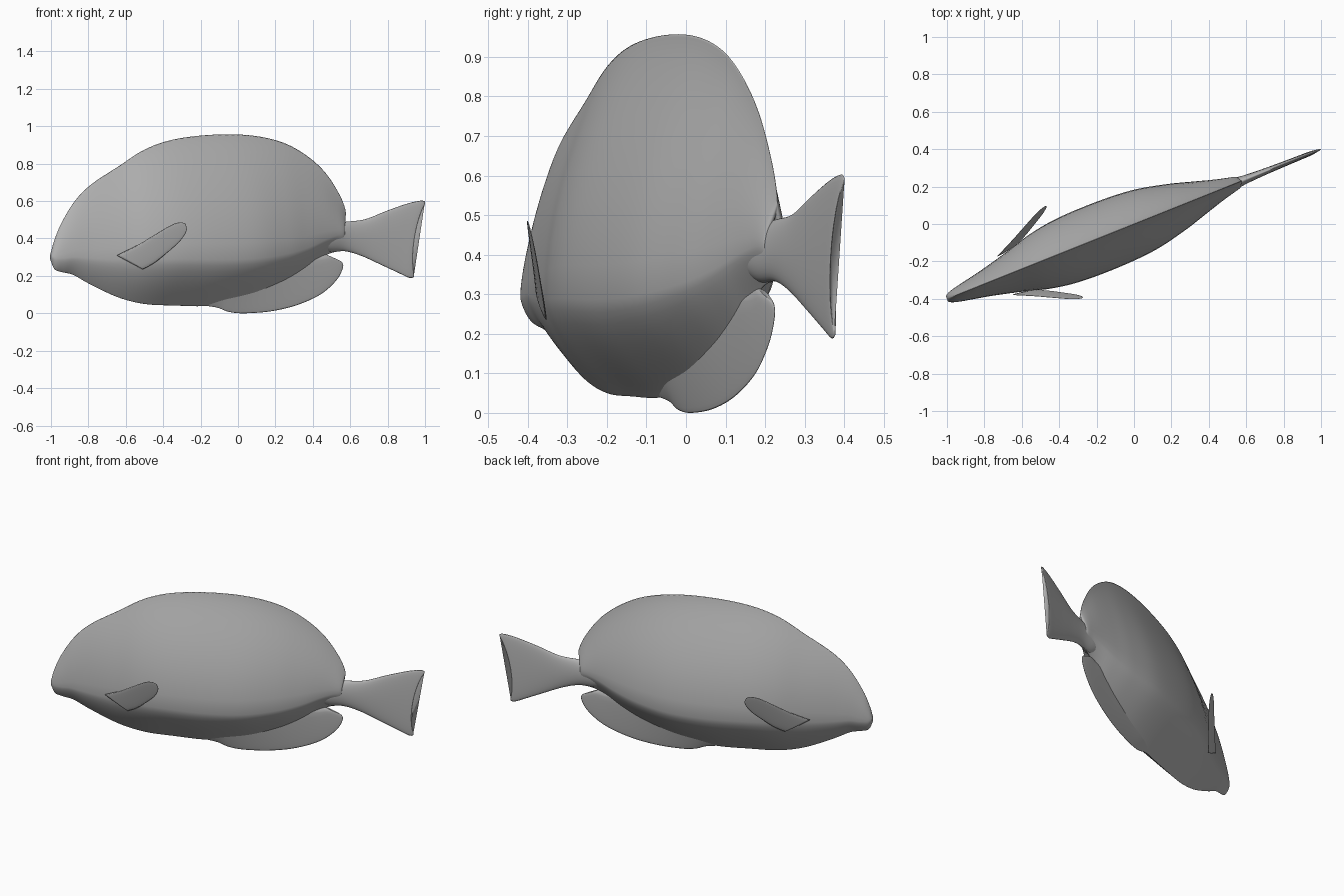
import bpy
import bmesh
import math

old = bpy.data.objects.get("Cube")
if old:
    bpy.data.objects.remove(old, do_unlink=True)

# The fish swims along a line turned in the ground plane
ANGLE = math.atan(0.4)
COS, SIN = math.cos(ANGLE), math.sin(ANGLE)

grey = bpy.data.materials.new("plain grey")
grey.use_nodes = True
tone = (0.45, 0.45, 0.45, 1)
grey.diffuse_color = tone
grey.node_tree.nodes["Principled BSDF"].inputs["Base Color"].default_value = tone


def smooth_rows(rows, steps):
    """Resample control rows with a Catmull-Rom spline."""
    result = []
    last = len(rows) - 1
    for i in range(last):
        a, b, c, d = rows[max(i - 1, 0)], rows[i], rows[i + 1], rows[min(i + 2, last)]
        for j in range(steps):
            t = j / steps
            result.append([
                q + t / 2 * (r - p + t * (2 * p - 5 * q + 4 * r - s + t * (3 * (q - r) + s - p)))
                for p, q, r, s in zip(a, b, c, d)])
    result.append(rows[last])
    return result


def flat_shape(k, t, upper):
    return math.sqrt(max(0, 1 - k * k))


def body_shape(k, t, upper):
    """Full flanks thinning to a fin along the back, and a keeled belly."""
    if upper:
        return max(0, 1 - k ** 2) ** (0.75 + 1.2 * t)
    return max(0, 1 - k ** 1.5) ** (0.9 + 0.5 * t)


def loft(name, rows, shape=flat_shape, rim=0.0, bow=0.0, offset=None, side=1, steps=6, half=16):
    """Rows hold: top x, top z, bottom x, bottom z, half width, height of widest point."""
    bm = bmesh.new()
    rings = []
    samples = smooth_rows(rows, steps)
    angles = [math.pi * (i / half - 0.5) for i in range(half + 1)]
    around = [(a, 1) for a in angles] + [(a, -1) for a in angles[-2:0:-1]]
    for n, (xt, zt, xb, zb, width, peak) in enumerate(samples):
        t = n / (len(samples) - 1)
        ring = []
        for a, sign in around:
            k = abs(math.sin(a))
            h = peak + (1 - peak) * k if a > 0 else peak * (1 - k)
            x = xb + (xt - xb) * h - bow * t ** 3 * 4 * h * (1 - h)
            z = zb + (zt - zb) * h
            v = sign * (max(width, 0) * shape(k, t, a > 0) + rim * abs(math.cos(a)))
            if offset:
                v += offset(x, z)
            v *= side
            ring.append(bm.verts.new((x - v * SIN, x * SIN / COS + v * COS, z)))
        rings.append(ring)
    count = len(around)
    for r0, r1 in zip(rings, rings[1:]):
        for i in range(count):
            j = (i + 1) % count
            bm.faces.new((r0[i], r0[j], r1[j], r1[i]))
    bm.faces.new(rings[0])
    bm.faces.new(rings[-1])
    bmesh.ops.recalc_face_normals(bm, faces=bm.faces[:])
    for face in bm.faces:
        face.smooth = True
    mesh = bpy.data.meshes.new(name)
    bm.to_mesh(mesh)
    bm.free()
    mesh.materials.append(grey)
    obj = bpy.data.objects.new(name, mesh)
    bpy.context.collection.objects.link(obj)
    return obj


# Body with the long back fin
loft("body", [
    (-1, .32, -1, .28, .01, .5),
    (-.985, .38, -.98, .235, .022, .4),
    (-.95, .47, -.94, .22, .034, .3),
    (-.88, .59, -.88, .205, .048, .25),
    (-.79, .685, -.79, .155, .068, .26),
    (-.64, .785, -.64, .085, .108, .29),
    (-.5, .875, -.5, .05, .15, .29),
    (-.35, .928, -.35, .042, .174, .28),
    (-.15, .954, -.15, .04, .179, .27),
    (.05, .953, .05, .075, .166, .25),
    (.22, .92, .22, .14, .128, .23),
    (.35, .855, .34, .21, .09, .22),
    (.46, .76, .42, .275, .062, .23),
    (.54, .64, .48, .315, .042, .3),
    (.575, .55, .52, .328, .03, .42),
    (.57, .505, .55, .332, .022, .5),
    (.555, .485, .56, .34, .018, .5),
], shape=body_shape, rim=.006, steps=6, half=24)

# Tail stalk and forked tail fin
loft("tail_fin", [
    (.4, .46, .4, .36, .055, .5),
    (.5, .48, .48, .33, .038, .5),
    (.58, .49, .57, .332, .022, .5),
    (.68, .503, .66, .307, .015, .5),
    (.8, .55, .77, .257, .011, .5),
    (.91, .588, .86, .215, .009, .5),
    (.975, .602, .915, .19, .008, .5),
    (.998, .598, .938, .192, .006, .5),
    (1, .585, .942, .205, .002, .5),
], rim=.004, bow=.045)

# Fin under the rear belly
loft("belly_fin", [
    (-.22, .1, -.2, .044, .02, .9),
    (-.12, .12, -.11, .03, .03, .9),
    (-.04, .15, -.05, .008, .035, .9),
    (.06, .19, .03, 0, .035, .9),
    (.18, .23, .17, .01, .03, .9),
    (.28, .27, .31, .042, .024, .9),
    (.37, .3, .44, .1, .018, .9),
    (.42, .31, .525, .175, .012, .8),
    (.45, .315, .56, .24, .008, .7),
    (.465, .315, .555, .275, .004, .6),
    (.47, .315, .51, .295, .001, .5),
], shape=lambda k, t, upper: 1 - k ** 1.1 if not upper else flat_shape(k, t, upper), rim=.004)


# Pair of side fins flaring away from the flanks
def flare(x, z):
    return .24 + .36 * (x + .38) + .25 * (z - .38)


for name, side in (("left_side_fin", 1), ("right_side_fin", -1)):
    loft(name, [
        (-.69, .31, -.56, .235, .006, .5),
        (-.596, .365, -.51, .268, .005, .5),
        (-.52, .42, -.466, .31, .004, .5),
        (-.446, .472, -.405, .375, .003, .5),
        (-.405, .486, -.376, .425, .002, .5),
        (-.38, .48, -.37, .455, .001, .5),
    ], offset=flare, side=side, half=8)
